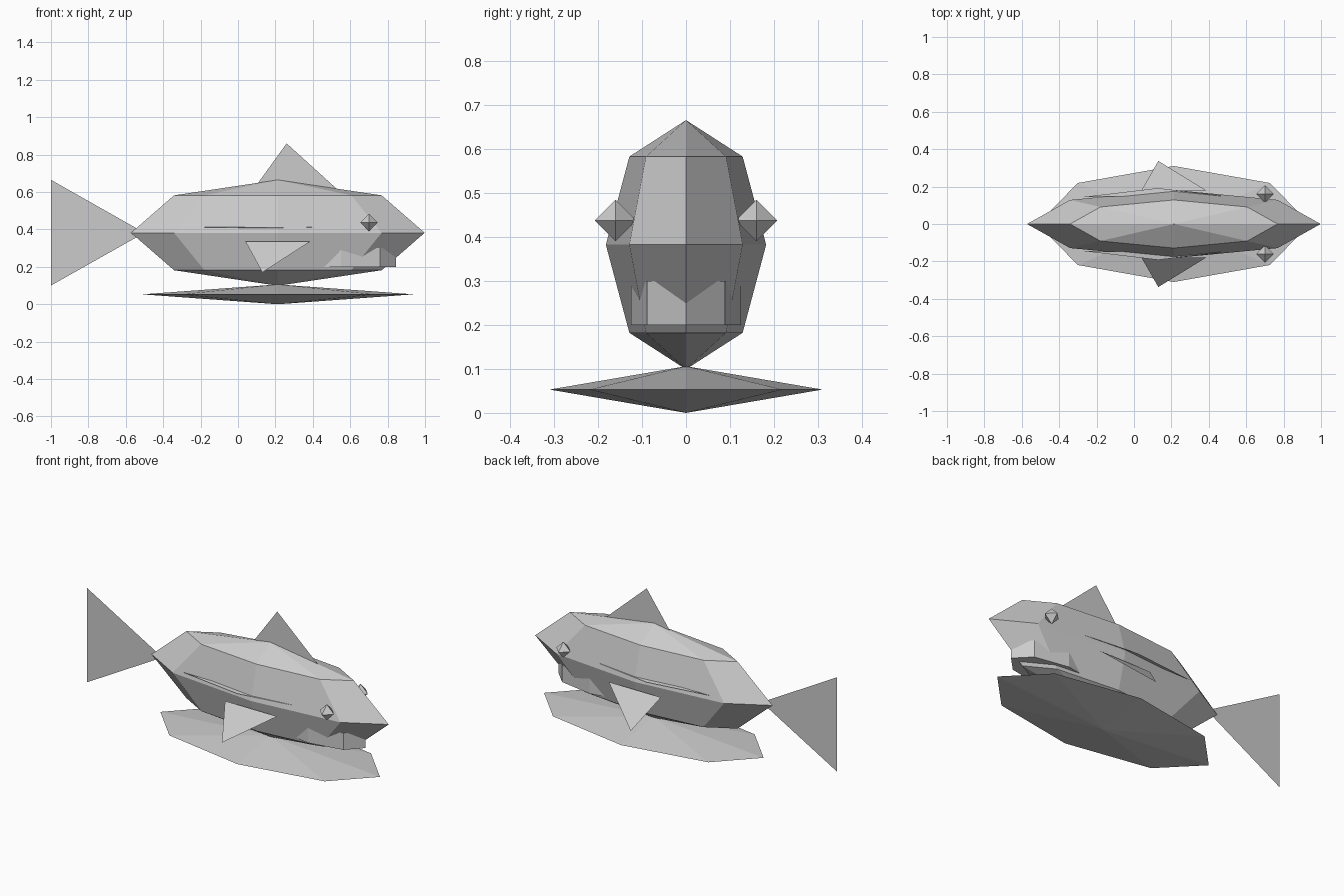
import bpy
import bmesh
from mathutils import Matrix

default_cube = bpy.data.objects.get("Cube")
if default_cube:
    bpy.data.objects.remove(default_cube, do_unlink=True)

grey = bpy.data.materials.new("plain grey")
grey.use_nodes = True
grey.diffuse_color = (0.6, 0.6, 0.6, 1)
grey.node_tree.nodes["Principled BSDF"].inputs["Base Color"].default_value = (0.6, 0.6, 0.6, 1)


def finish(name, bm):
    mesh = bpy.data.meshes.new(name)
    bm.to_mesh(mesh)
    bm.free()
    mesh.materials.append(grey)
    obj = bpy.data.objects.new(name, mesh)
    bpy.context.collection.objects.link(obj)
    return obj


def ball(name, centre, radii, segments, rings):
    """Faceted ellipsoid with its poles up and down."""
    bm = bmesh.new()
    place = Matrix.Translation(centre) @ Matrix.Diagonal((*radii, 1))
    bmesh.ops.create_uvsphere(bm, u_segments=segments, v_segments=rings, radius=1, matrix=place)
    return finish(name, bm)


def fin(name, points):
    """Flat triangular sheet."""
    bm = bmesh.new()
    bm.faces.new([bm.verts.new(p) for p in points])
    return finish(name, bm)


# Body and the flat base beneath it
MID = 0.213
ball("body", (MID, 0, 0.382), (0.785, 0.182, 0.283), 8, 4)
ball("base", (MID, 0, 0.053), (0.727, 0.31, 0.053), 8, 2)

# Jaw: eight-sided upright prism set into the underside of the head
bm = bmesh.new()
bmesh.ops.create_cone(bm, cap_ends=True, segments=8, radius1=1, radius2=1, depth=1,
                      matrix=Matrix.Translation((0.55, 0, 0.25)) @ Matrix.Diagonal((0.295, 0.125, 0.1, 1)))
finish("jaw", bm)

# Fins on the centre line
fin("tail_fin", [(-1, 0, 0.1), (-0.5, 0, 0.382), (-1, 0, 0.665)])
fin("dorsal_fin", [(0, 0, 0.5), (0.657, 0, 0.5), (0.26, 0, 0.86)])

# Paired parts on both flanks
for side, s in (("right", -1), ("left", 1)):
    ball(side + "_eye", (0.7, s * 0.16, 0.437), (0.047, 0.047, 0.047), 4, 2)
    fin(side + "_side_fin", [(0.04, s * 0.18, 0.335), (0.13, s * 0.337, 0.17), (0.385, s * 0.18, 0.335)])
    fin(side + "_flank_ridge", [(-0.27, s * 0.145, 0.413), (0.13, s * 0.192, 0.407), (0.475, s * 0.15, 0.413)])
